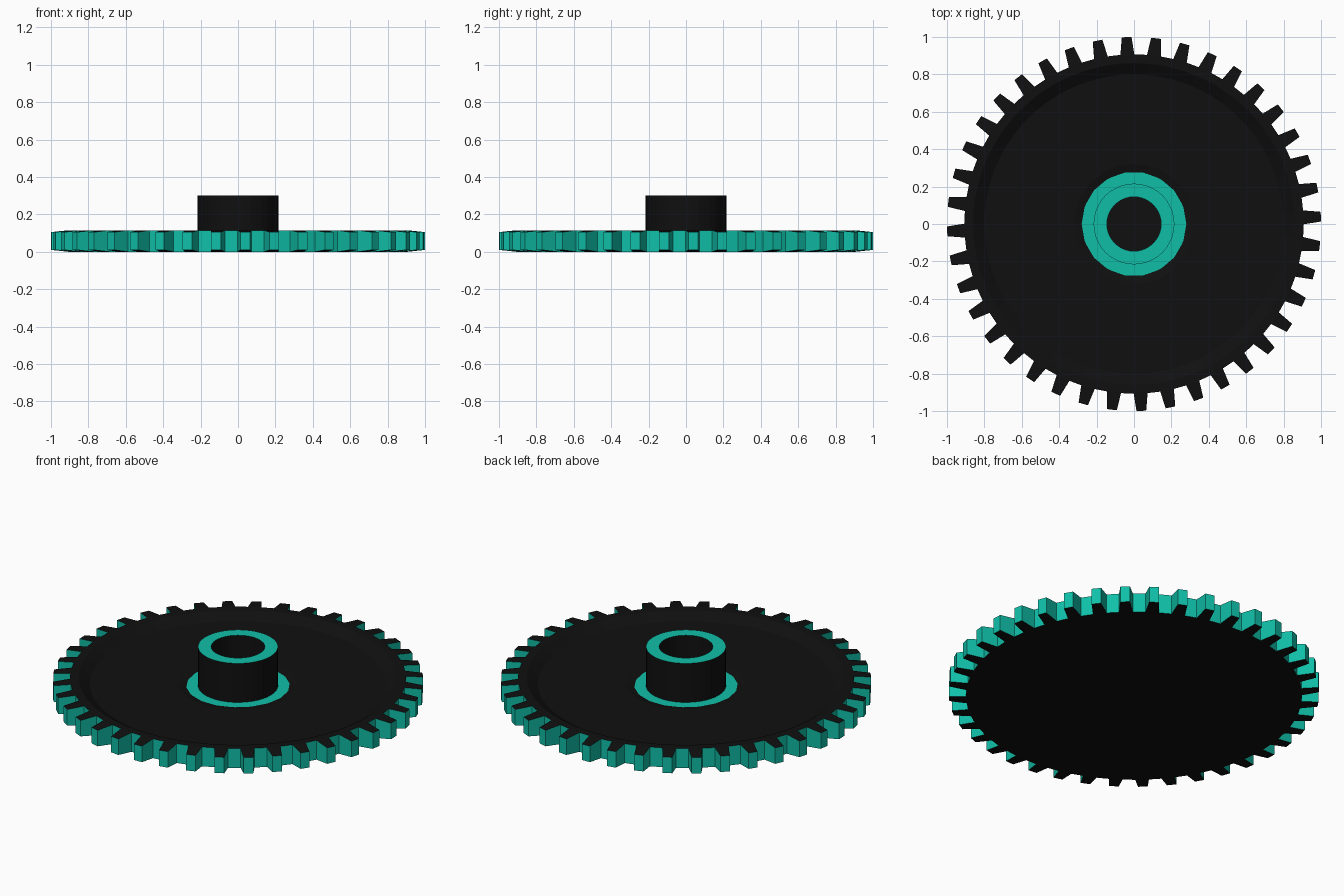
import bpy, bmesh
from math import pi, sin, cos, radians

if "Cube" in bpy.data.objects:
    bpy.data.objects.remove(bpy.data.objects["Cube"])

TEETH = 40
R_TIP, R_ROOT = 1.0, 0.907
HALF_TIP, HALF_ROOT = 0.026, 0.041   # half tooth angles
Z_TOP = 0.115


def material(name, col):
    m = bpy.data.materials.new(name)
    m.diffuse_color = (*col, 1)
    m.use_nodes = True
    m.node_tree.nodes["Principled BSDF"].inputs["Base Color"].default_value = m.diffuse_color
    return m


BLACK = material("black", (0.005, 0.005, 0.005))
TEAL = material("teal", (0.005, 0.52, 0.39))


def finish(bm, name):
    bmesh.ops.recalc_face_normals(bm, faces=bm.faces)
    me = bpy.data.meshes.new(name)
    bm.to_mesh(me)
    bm.free()
    me.materials.append(BLACK)
    me.materials.append(TEAL)
    ob = bpy.data.objects.new(name, me)
    bpy.context.collection.objects.link(ob)
    return ob


def ring(bm, angles, radius, z):
    """Loop of verts; radius is a number or a function of angle."""
    rf = radius if callable(radius) else (lambda a: radius)
    return [bm.verts.new((rf(a) * cos(a), rf(a) * sin(a), z)) for a in angles]


def bridge(bm, a, b, mat=0):
    n = len(a)
    for i in range(n):
        j = (i + 1) % n
        bm.faces.new((a[i], a[j], b[j], b[i])).material_index = mat


def polygon(n, r):
    """Radius of a regular n-gon at a given angle."""
    s = 2 * pi / n
    return lambda a: r * cos(s / 2) / cos(a % s - s / 2)


# Toothed disc: root loops, teeth, recessed web, hub seat
bm = bmesh.new()
centres = [radians(2.25) + i * 2 * pi / TEETH for i in range(TEETH)]
roots = [c + s * HALF_ROOT for c in centres for s in (-1, 1)]
tips = [c + s * HALF_TIP for c in centres for s in (-1, 1)]
rb, rt = ring(bm, roots, R_ROOT, 0), ring(bm, roots, R_ROOT, Z_TOP)
tb, tt = ring(bm, tips, R_TIP, 0.01), ring(bm, tips, R_TIP, 0.105)
for i in range(0, 2 * TEETH, 2):
    j, k = i + 1, (i + 2) % (2 * TEETH)
    for quad, mat in (((rb[i], rb[j], tb[j], tb[i]), 0),
                      ((rt[i], rt[j], tt[j], tt[i]), 0),
                      ((tb[i], tb[j], tt[j], tt[i]), 1),
                      ((rb[i], tb[i], tt[i], rt[i]), 1),
                      ((rb[j], tb[j], tt[j], rt[j]), 1),
                      ((rb[j], rb[k], rt[k], rt[j]), 1)):
        bm.faces.new(quad).material_index = mat
bm.faces.new(rb)
prev = rt
for r, z, mat in ((0.86, Z_TOP, 0), (0.80, 0.078, 0), (0.32, 0.078, 0),
                  (polygon(18, 0.28), 0.068, 0), (0.2, 0.068, 1)):
    cur = ring(bm, roots, r, z)
    bridge(bm, prev, cur, mat)
    prev = cur
bm.faces.new(prev)
finish(bm, "gear_disc")

# Hub: hollow collar standing on the disc
bm = bmesh.new()
angs = [i * 2 * pi / 40 for i in range(40)]
prev = None
for r, z, mat in ((0.216, 0.068, 0), (0.216, 0.30, 0),
                  (0.145, 0.30, 1), (0.145, 0.068, 0)):
    cur = ring(bm, angs, r, z)
    if prev:
        bridge(bm, prev, cur, mat)
    prev = cur
finish(bm, "hub_collar")
